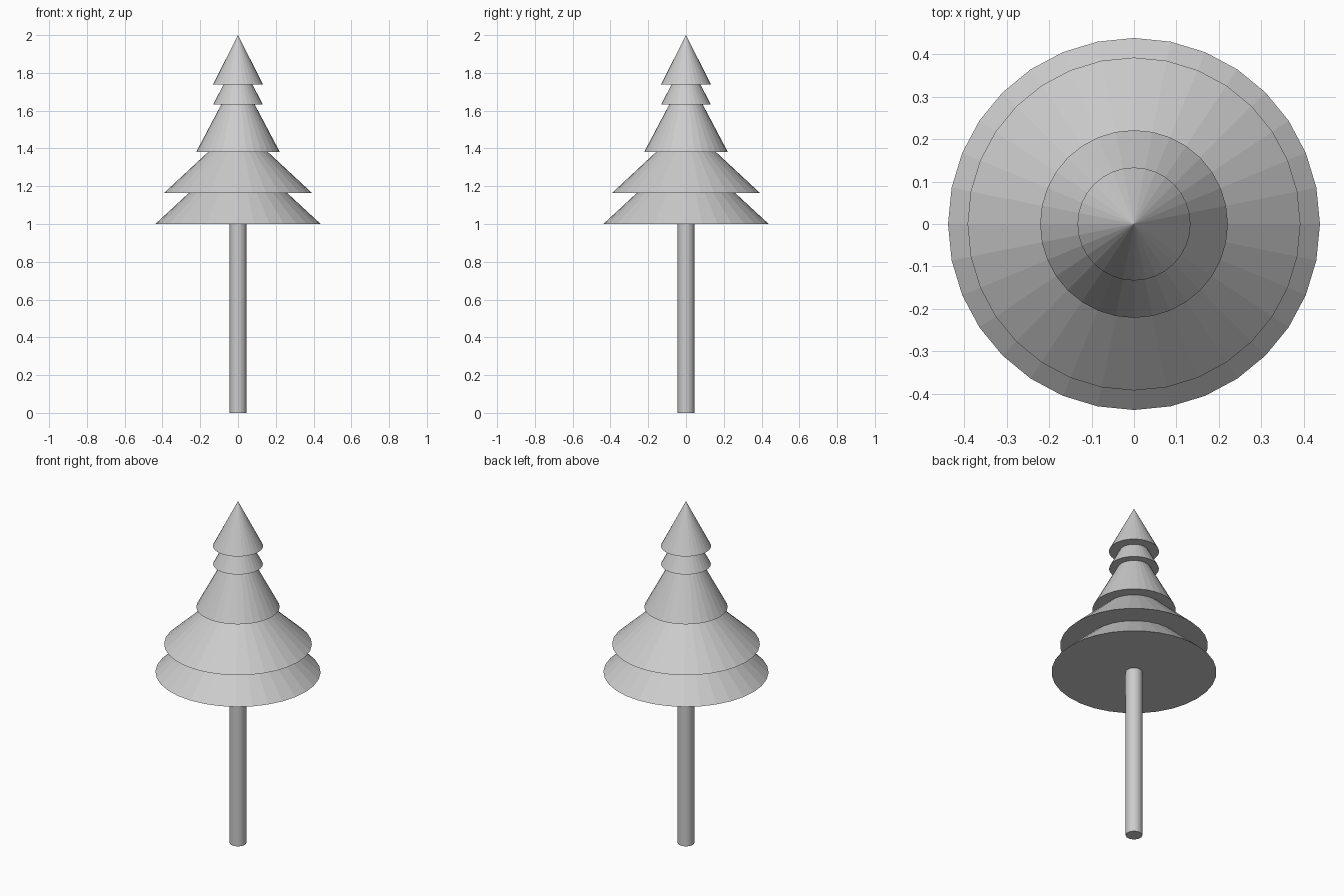
import bpy

if "Cube" in bpy.data.objects:
    bpy.data.objects.remove(bpy.data.objects["Cube"])

SIDES = 32


def cone(name, base_z, radius, tip_z):
    height = tip_z - base_z
    bpy.ops.mesh.primitive_cone_add(vertices=SIDES, radius1=radius, radius2=0,
                                    depth=height,
                                    location=(0, 0, base_z + height / 2))
    bpy.context.object.name = name


# Trunk
bpy.ops.mesh.primitive_cylinder_add(vertices=SIDES, radius=0.044, depth=1.0,
                                    location=(0, 0, 0.5))
bpy.context.object.name = "trunk"

# Foliage tiers, bottom to top: base height, radius, tip height
tiers = [
    (1.0, 0.438, 1.405),
    (1.164, 0.392, 1.528),
    (1.382, 0.221, 1.80),
    (1.632, 0.132, 1.885),
    (1.738, 0.133, 2.0),
]
for i, (base_z, radius, tip_z) in enumerate(tiers, 1):
    cone(f"foliage_tier_{i}", base_z, radius, tip_z)
